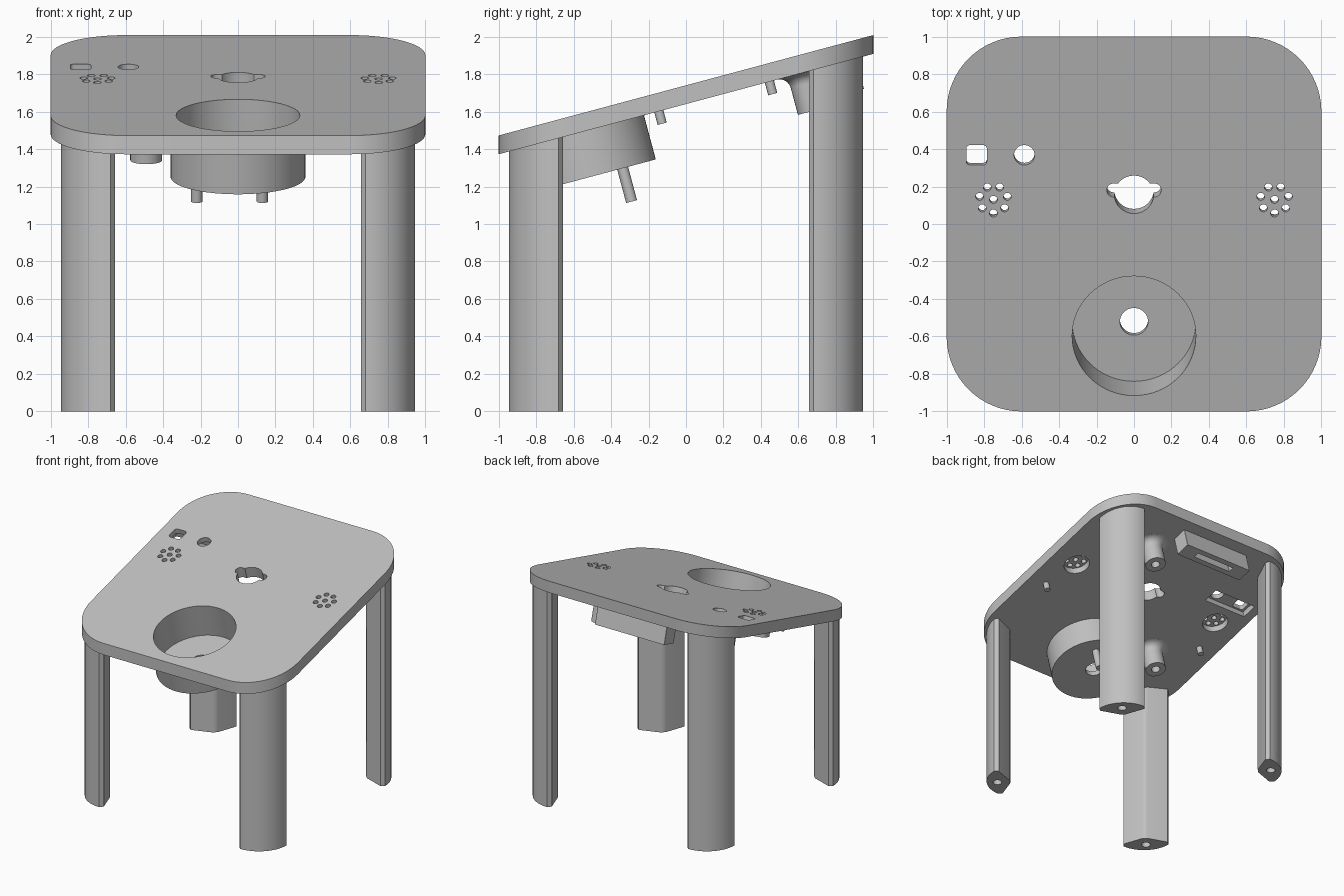
import bpy, bmesh, math
from mathutils import Matrix, Vector

if "Cube" in bpy.data.objects:
    bpy.data.objects.remove(bpy.data.objects["Cube"])

TILT = math.radians(15)
SLOPE = math.tan(TILT)
TOP_Z = 1.74
THICK = 0.097

grey = bpy.data.materials.new("plain grey")
grey.use_nodes = True
grey.diffuse_color = (0.53, 0.53, 0.53, 1)
grey.node_tree.nodes["Principled BSDF"].inputs["Base Color"].default_value = grey.diffuse_color


def on_panel(x, y):
    """Frame on the sloping top surface, z along its normal."""
    return Matrix.Translation((x, y, TOP_Z + SLOPE * y)) @ Matrix.Rotation(TILT, 4, 'X')


def make(name, bm):
    bmesh.ops.remove_doubles(bm, verts=bm.verts, dist=1e-5)
    bmesh.ops.recalc_face_normals(bm, faces=bm.faces)
    mesh = bpy.data.meshes.new(name)
    bm.to_mesh(mesh)
    bm.free()
    mesh.materials.append(grey)
    obj = bpy.data.objects.new(name, mesh)
    bpy.context.collection.objects.link(obj)
    return obj


def rounded(w, h, r, n=8):
    """Outline of a rounded rectangle; r = w / 2 = h / 2 gives a circle."""
    pts = []
    for q, (sx, sy) in enumerate([(1, 1), (-1, 1), (-1, -1), (1, -1)]):
        for i in range(n + 1):
            a = (q + i / n) * math.pi / 2
            p = Vector((sx * (w / 2 - r) + r * math.cos(a), sy * (h / 2 - r) + r * math.sin(a)))
            if not pts or ((p - pts[-1]).length > 1e-4 and (p - pts[0]).length > 1e-4):
                pts.append(p)
    return pts


def prism(outline, low, high, frame=Matrix()):
    """Solid between two heights; a height may be a function of y."""
    bm = bmesh.new()
    level = lambda h, p: h(p.y) if callable(h) else h
    a = [bm.verts.new(frame @ Vector((p.x, p.y, level(low, p)))) for p in outline]
    b = [bm.verts.new(frame @ Vector((p.x, p.y, level(high, p)))) for p in outline]
    bm.faces.new(a)
    top = bm.faces.new(b)
    for i in range(len(a)):
        j = (i + 1) % len(a)
        bm.faces.new((a[i], a[j], b[j], b[i]))
    return bm, top


def lathe(name, profile, frame, steps=64, closed=False):
    """Turn a profile of (radius, height) points about the frame's z axis."""
    bm = bmesh.new()
    rings = []
    for r, z in profile:
        rings.append([bm.verts.new(frame @ Vector((r * math.cos(t), r * math.sin(t), z)))
                      for t in (2 * math.pi * i / steps for i in range(steps))])
    pairs = list(zip(rings, rings[1:]))
    if closed:
        pairs.append((rings[-1], rings[0]))
    else:
        bm.faces.new(rings[0])
        bm.faces.new(rings[-1])
    for p, q in pairs:
        for i in range(steps):
            j = (i + 1) % steps
            bm.faces.new((p[i], p[j], q[j], q[i]))
    return make(name, bm)


def cut(obj, outline, low, high, frame):
    tool = make("cutter", prism(outline, low, high, frame)[0])
    tool.hide_render = True
    mod = obj.modifiers.new("cut", 'BOOLEAN')
    mod.operation = 'DIFFERENCE'
    mod.solver = 'EXACT'
    mod.object = tool
    bpy.context.view_layer.objects.active = obj
    bpy.ops.object.modifier_apply(modifier=mod.name)
    bpy.data.objects.remove(tool)


def circle(r, n=8):
    return rounded(2 * r, 2 * r, r, n)


# Sloping panel with upright sides and a rounded top edge
bm, top = prism(rounded(2, 2, 0.4, 16), lambda y: TOP_Z - 0.1 + SLOPE * y,
                lambda y: TOP_Z + SLOPE * y)
bmesh.ops.bevel(bm, geom=list(top.edges), offset=0.03, segments=4, profile=0.5,
                affect='EDGES', clamp_overlap=True)
panel = make("panel", bm)

# Openings through the panel
CUP_Y = -0.597
through = (-0.2, 0.1)
cut(panel, circle(0.33, 16), *through, on_panel(0, CUP_Y))
cut(panel, circle(0.105), *through, on_panel(0, 0.157))
cut(panel, rounded(0.29, 0.076, 0.0379), *through, on_panel(0, 0.18))

# Pocket under the switch and button, then their openings
cut(panel, rounded(0.42, 0.14, 0.005, 2), -0.2, -0.045, on_panel(-0.71, 0.368))
cut(panel, rounded(0.11, 0.11, 0.02, 4), *through, on_panel(-0.84, 0.368))
cut(panel, circle(0.055), *through, on_panel(-0.585, 0.368))

# Sound grilles: round pocket below, ring of seven holes and one in the middle
for side in (-1, 1):
    cut(panel, circle(0.107), -0.2, -0.04, on_panel(side * 0.75, 0.13))
    spots = [(0, 0)]
    for k in range(7):
        a = -math.pi / 2 + k * 2 * math.pi / 7
        spots.append((0.076 * math.cos(a), 0.073 * math.sin(a)))
    for dx, dy in spots:
        cut(panel, circle(0.021, 4), *through, on_panel(side * 0.75 + dx, 0.13 + dy))

# Cup hanging below the front opening, with a drain hole
parts = [panel]
parts.append(lathe("cup", [(0.36, -0.05), (0.36, -0.34), (0.075, -0.34), (0.075, -0.295),
                           (0.33, -0.295), (0.33, -0.05)], on_panel(0, CUP_Y), 64, True))

# Pegs under the cup
for x in (-0.22, 0.13):
    parts.append(lathe("cup_peg", [(0.03, -0.32), (0.03, -0.524)], on_panel(x, -0.426), 24))

# Short locating pegs under the panel
for x, y in ((-0.83, -0.17), (0.83, -0.17), (0.65, 0.42)):
    parts.append(lathe("short_peg", [(0.025, -0.08), (0.025, -0.165)], on_panel(x, y), 20))

# Screw posts with flared roots and blind holes
flare = []
for i in range(7):
    a = math.pi / 2 * i / 6
    flare.append((0.145 - 0.06 * math.sin(a), -THICK - 0.06 + 0.06 * math.cos(a)))
for x, y in ((0.336, 0.60), (-0.49, -0.383)):
    parts.append(lathe("screw_post", [(0.145, -0.08)] + flare +
                       [(0.085, -0.307), (0.035, -0.307), (0.035, -0.15)], on_panel(x, y), 32))

# Slotted socket box below the back edge
frame = on_panel(-0.12, 0.816)
box = make("socket_box", prism(rounded(0.67, 0.135, 0.002, 1), -0.265, -0.07, frame)[0])
cut(box, rounded(0.38, 0.05, 0.002, 1), -0.4, -0.12, frame)
parts.append(box)

# Four legs: round outside, wedge shaped inside, screw hole in the foot
quarter = []
for i in range(17):
    a = math.pi / 2 * i / 16
    quarter.append((0.68 + 0.265 * math.cos(a), 0.68 + 0.265 * math.sin(a)))
quarter += [(0.655, 0.915), (0.715, 0.745), (0.745, 0.715), (0.915, 0.655)]
for sx, side in ((1, "left"), (-1, "right")):
    for sy, end in ((-1, "front"), (1, "back")):
        outline = [Vector((sx * x, sy * y)) for x, y in quarter]
        leg = make(f"{end}_{side}_leg",
                   prism(outline, 0, lambda y: TOP_Z - 0.07 + SLOPE * y)[0])
        cut(leg, circle(0.037, 5), -0.1, 0.3, Matrix.Translation((sx * 0.805, sy * 0.805, 0)))
        parts.append(leg)

# Smooth curved walls, keep corners crisp
bpy.ops.object.select_all(action='DESELECT')
for obj in parts:
    obj.select_set(True)
bpy.context.view_layer.objects.active = panel
bpy.ops.object.shade_smooth_by_angle(angle=math.radians(30))
for obj in parts:
    mod = obj.modifiers.new("even shading", 'WEIGHTED_NORMAL')
    mod.keep_sharp = True
